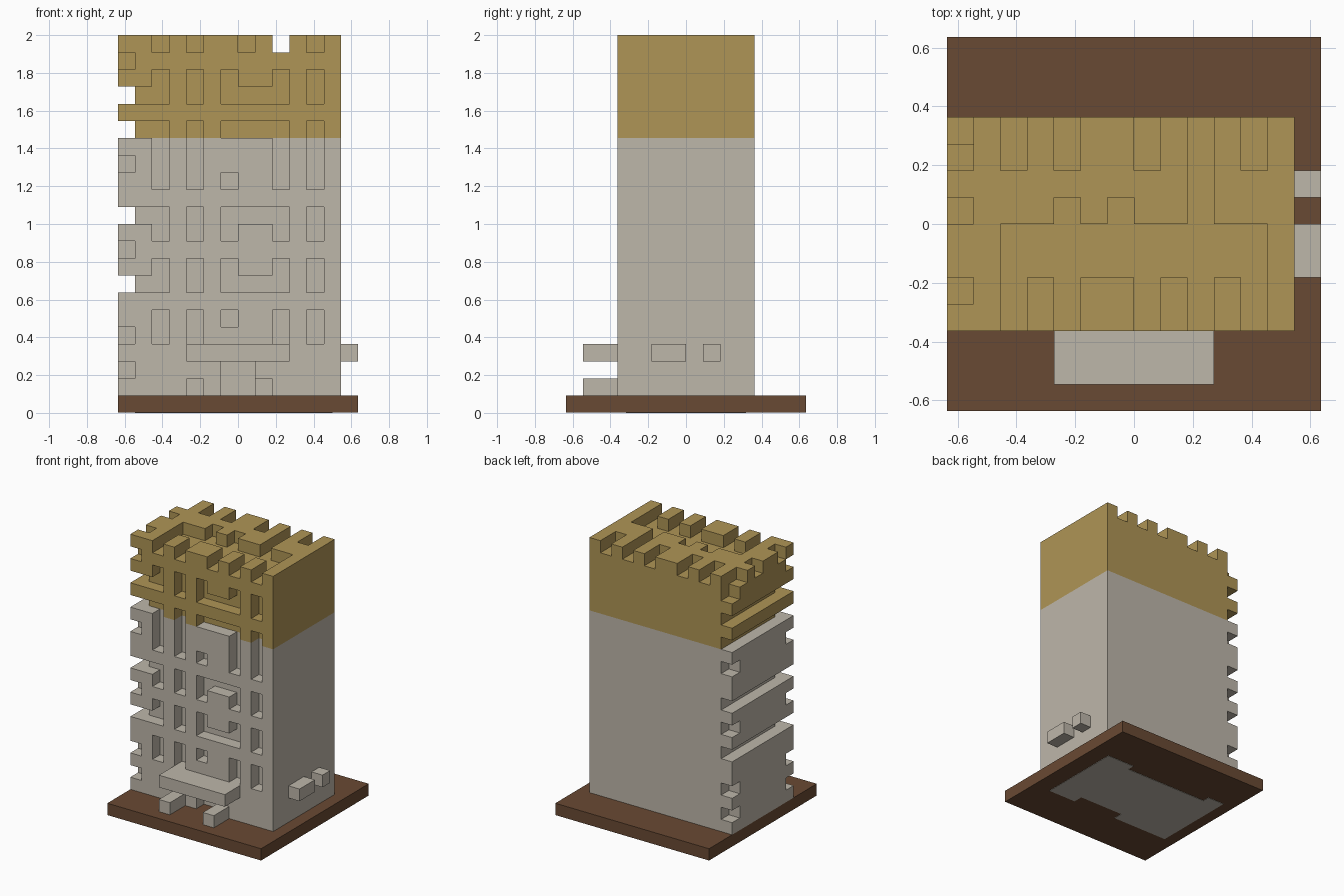
import bpy, bmesh

U = 1 / 11  # one block
if "Cube" in bpy.data.objects:
    bpy.data.objects.remove(bpy.data.objects["Cube"], do_unlink=True)


def material(name, rgb):
    m = bpy.data.materials.new(name)
    m.use_nodes = True
    m.diffuse_color = (*rgb, 1)
    m.node_tree.nodes["Principled BSDF"].inputs["Base Color"].default_value = (*rgb, 1)
    return m


grey = material("stone grey", (0.515, 0.473, 0.402))
gold = material("ochre gold", (0.43, 0.30, 0.092))
brown = material("earth brown", (0.141, 0.067, 0.033))


def finish(bm, name, mat):
    mesh = bpy.data.meshes.new(name)
    bm.to_mesh(mesh)
    bm.free()
    mesh.materials.append(mat)
    ob = bpy.data.objects.new(name, mesh)
    bpy.context.collection.objects.link(ob)


def box(name, mat, x0, x1, y0, y1, z0, z1):
    bm = bmesh.new()
    bmesh.ops.create_cube(bm, size=1)
    lo, hi = (x0, y0, z0), (x1, y1, z1)
    for v in bm.verts:
        v.co = [(lo[i] if v.co[i] < 0 else hi[i]) * U for i in range(3)]
    finish(bm, name, mat)


# Tower of whole blocks, from which slots and grooves are carved
solid = {(x, y, z) for x in range(-7, 6) for y in range(-4, 4) for z in range(1, 22)}


def carve(x0, x1, y0, y1, z0, z1):
    solid.difference_update((x, y, z) for x in range(x0, x1)
                            for y in range(y0, y1) for z in range(z0, z1))


def front(x0, x1, z0, z1):
    carve(x0, x1, -4, -3, z0, z1)


# Front face: rows of narrow windows, one block deep
for z0, z1 in ((18, 20), (13, 17), (10, 12), (7, 9), (4, 6)):
    for x in (-5, -3, 2, 4):
        front(x, x + 1, z0, z1)
for z in (18, 7):            # U-shaped windows
    front(-1, 0, z, z + 2)
    front(-1, 3, z, z + 1)
front(-1, 3, 16, 17)         # hooked window
front(-1, 3, 11, 12)         # arched window
front(-1, 0, 10, 12)
front(-1, 0, 13, 14)         # square holes
front(-1, 0, 5, 6)
front(-1, 1, 1, 3)           # doorway

# Left-hand end: grooves through the full depth, running on into the front
for z in (18, 16, 11, 7):
    carve(-7, -6, -4, 4, z, z + 1)
    front(-6, -4, z, z + 1)
for z in (20, 14, 9, 4, 2):  # corner notches
    for y in (-4, 3):
        carve(-7, -6, y, y + 1, z, z + 1)
carve(-7, -6, 3, 4, 20, 22)
for y in (2, 0, -3):         # notches along the top edge
    carve(-7, -6, y, y + 1, 21, 22)

# Roof: battlement slots and a trench
for x in (-5, -3, 0, 2, 4):
    carve(x, x + 1, -4, -2, 21, 22)
    carve(x, x + 1, 2, 4, 21, 22)
carve(-5, 5, -2, 0, 21, 22)
carve(2, 3, 0, 2, 21, 22)
for x in (-3, -1):
    carve(x, x + 1, 0, 1, 21, 22)


def shell(name, mat, z0, z1):
    """Skin the exposed sides of the blocks between two heights."""
    bm = bmesh.new()
    for c in solid:
        if not z0 <= c[2] < z1:
            continue
        for axis in range(3):
            for side in (0, 1):
                n = list(c)
                n[axis] += 2 * side - 1
                if tuple(n) in solid:
                    continue
                a, b = (axis + 1) % 3, (axis + 2) % 3
                corners = []
                for i, j in ((0, 0), (1, 0), (1, 1), (0, 1)):
                    p = list(c)
                    p[axis] += side
                    p[a] += i
                    p[b] += j
                    corners.append(bm.verts.new([k * U for k in p]))
                bm.faces.new(corners if side else corners[::-1])
    bmesh.ops.remove_doubles(bm, verts=bm.verts[:], dist=1e-4)
    bmesh.ops.dissolve_limit(bm, angle_limit=0.01, verts=bm.verts[:],
                             edges=bm.edges[:], delimit={'NORMAL'})
    finish(bm, name, mat)


shell("tower_walls", grey, 1, 16)
shell("tower_crown", gold, 16, 22)

# Entrance and side ledges
box("entrance_canopy", grey, -3, 3, -6, -4, 3, 4)
box("entrance_block_right", grey, -3, -2, -6, -4, 1, 2)
box("entrance_block_left", grey, 1, 2, -6, -4, 1, 2)
box("side_ledge_front", grey, 6, 7, -2, 0, 3, 4)
box("side_ledge_back", grey, 6, 7, 1, 2, 3, 4)

# Ground slab with the foundation showing underneath
box("ground_slab", brown, -7, 7, -7, 7, 0.03, 1)
box("foundation_end_left", grey, 3, 5.5, -3.5, 3.5, 0, 0.06)
box("foundation_middle", grey, -1, 3, -2.7, 2.9, 0, 0.06)
box("foundation_middle_right", grey, -4.5, -1, -3.5, 2.9, 0, 0.06)
box("foundation_end_right", grey, -6, -4.5, -3.5, 3.5, 0, 0.06)
